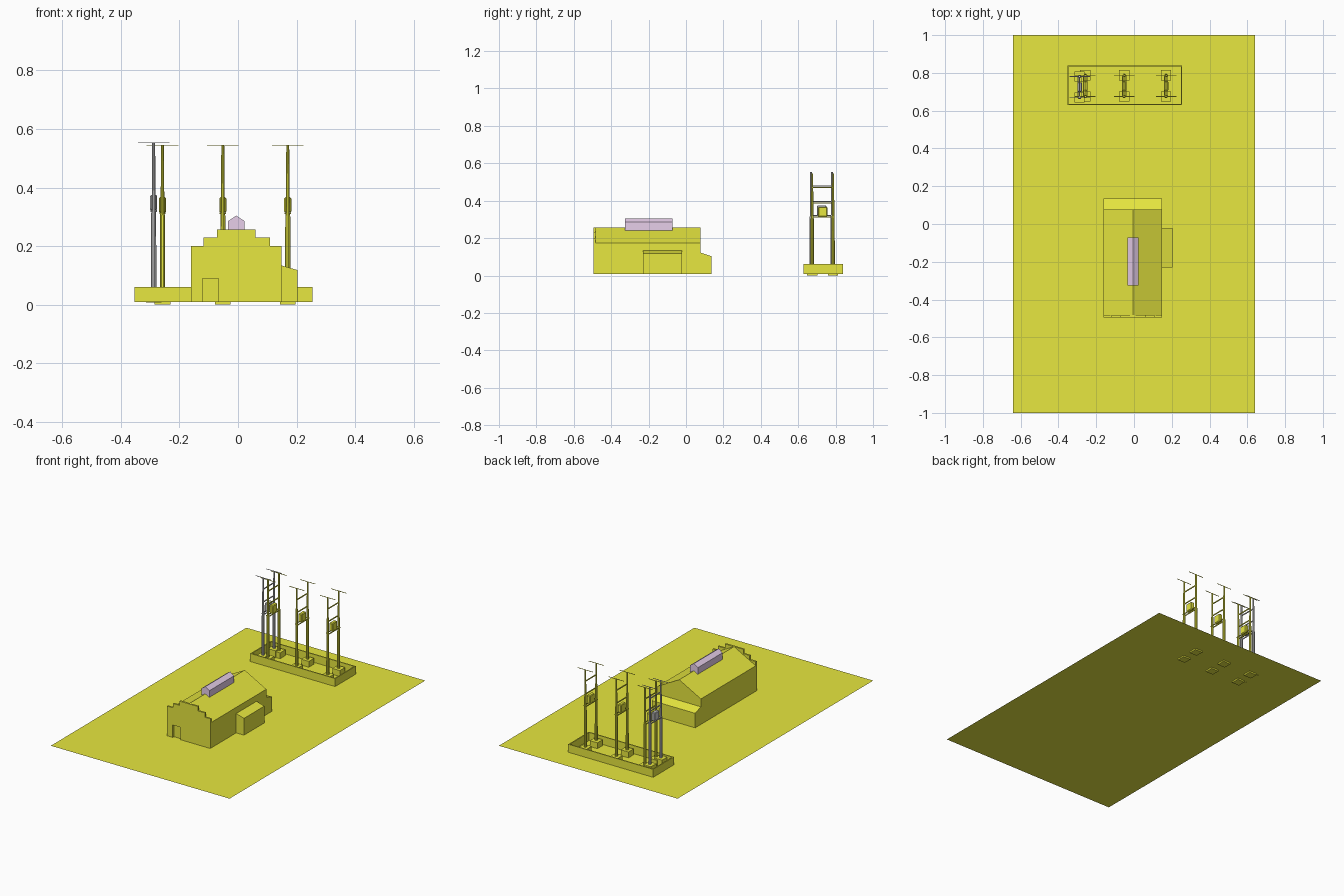
import bpy, bmesh
from mathutils import Vector

if "Cube" in bpy.data.objects:
    bpy.data.objects.remove(bpy.data.objects["Cube"])


def material(name, rgb):
    m = bpy.data.materials.new(name)
    m.diffuse_color = (*rgb, 1)
    m.use_nodes = True
    m.node_tree.nodes["Principled BSDF"].inputs["Base Color"].default_value = m.diffuse_color
    return m


YELLOW = material("yellow", (0.8, 0.8, 0.05))
PINK = material("pink", (0.8, 0.62, 0.82))
G = 0.009  # ground level


def finish(name, bm, mat):
    bmesh.ops.recalc_face_normals(bm, faces=bm.faces[:])
    me = bpy.data.meshes.new(name)
    bm.to_mesh(me)
    bm.free()
    ob = bpy.data.objects.new(name, me)
    bpy.context.collection.objects.link(ob)
    if mat:
        me.materials.append(mat)
    return ob


def prism(name, profile, axis, a, b, mat=YELLOW):
    """Extrude a profile from a to b: (x,z) along y, or (y,z) along x."""
    bm = bmesh.new()
    place = (lambda p: (p[0], a, p[1])) if axis == 'Y' else (lambda p: (a, p[0], p[1]))
    face = bm.faces.new([bm.verts.new(place(p)) for p in profile])
    out = bmesh.ops.extrude_face_region(bm, geom=[face], use_keep_orig=True)
    move = Vector((0, b - a, 0)) if axis == 'Y' else Vector((b - a, 0, 0))
    for v in out['geom']:
        if isinstance(v, bmesh.types.BMVert):
            v.co += move
    return finish(name, bm, mat)


def box(name, x0, x1, y0, y1, z0, z1, mat=YELLOW, bevel=0):
    ob = prism(name, [(x0, z0), (x1, z0), (x1, z1), (x0, z1)], 'Y', y0, y1, mat)
    if bevel:
        m = ob.modifiers.new("bevel", 'BEVEL')
        m.width, m.segments = bevel, 1
    return ob


def post(name, x, y, rings, mat, sides=10):
    """Stepped, tapered pole from (z, radius) rings."""
    from math import cos, sin, tau
    bm = bmesh.new()
    loops = [[bm.verts.new((x + r * cos(tau * i / sides), y + r * sin(tau * i / sides), z))
              for i in range(sides)] for z, r in rings]
    for lo, hi in zip(loops, loops[1:]):
        for i in range(sides):
            j = (i + 1) % sides
            bm.faces.new((lo[i], lo[j], hi[j], hi[i]))
    bm.faces.new(loops[0][::-1])
    bm.faces.new(loops[-1])
    ob = finish(name, bm, mat)
    bpy.context.view_layer.objects.active = ob
    ob.select_set(True)
    bpy.ops.object.shade_smooth_by_angle()
    ob.select_set(False)


# Site ground sheet
bm = bmesh.new()
bm.faces.new([bm.verts.new((x, y, G)) for x, y in
              ((-.64, -1), (.64, -1), (.64, 1), (-.64, 1))])
finish("site_ground", bm, YELLOW)

# Main hall with pitched roof
L, R, MID = -0.161, 0.148, -0.006
prism("main_hall", [(L, G), (R, G), (R, .174), (MID, .257), (L, .174)], 'Y', -.483, .078)

# Stepped front gable with a door notch
prism("front_gable", [(L, G), (-.121, G), (-.121, .089), (-.066, .089), (-.066, G), (R, G),
                      (R, .201), (.109, .201), (.109, .229), (.06, .229), (.06, .257),
                      (-.072, .257), (-.072, .229), (-.118, .229), (-.118, .201), (L, .201)],
      'Y', -.495, -.483)

# Lean-to at the back and porch on the right side
prism("back_lean_to", [(.078, G), (.136, G), (.136, .103), (.078, .123)], 'X', L, R)
prism("side_porch", [(R, G), (.204, G), (.204, .118), (R, .134)], 'Y', -.23, -.022)

# Ridge lantern
prism("ridge_lantern", [(-.034, .242), (.023, .242), (.023, .285), (MID, .304), (-.034, .285)],
      'Y', -.326, -.072, PINK)

# Low wall around the pole yard
X0, X1, Y0, Y1, T, H = -.353, .255, .629, .84, .007, .061
box("yard_wall_front", X0, X1, Y0, Y0 + T, G, H)
box("yard_wall_back", X0, X1, Y1 - T, Y1, G, H)
box("yard_wall_left", X0, X0 + T, Y0 + T, Y1 - T, G, H)
box("yard_wall_right", X1 - T, X1, Y0 + T, Y1 - T, G, H)


def pole_frame(name, x, yc, dz, mat):
    """Two poles on footings, cross beams, top arms and a hung tank."""
    for side, s in (("near", -1), ("far", 1)):
        y = yc + s * .056
        box(f"{name}_{side}_footing", x - .027, x + .027, y - .027, y + .027, dz, .047 + dz)
        post(f"{name}_{side}_pole", x, y, [(.04 + dz, .009), (.305 + dz, .0085),
             (.315 + dz, .0065), (.545 + dz, .005)], mat)
        box(f"{name}_{side}_top_arm", x - .054, x + .054, y - .0015, y + .0015,
            .5435 + dz, .546 + dz, mat)
    # paired platform beams, then single ties higher up
    for s in (-1, 1):
        box(f"{name}_platform_beam", x + s * .009 - .002, x + s * .009 + .002,
            yc - .058, yc + .058, .309 + dz, .315 + dz, mat)
    for z in (.388, .471):
        box(f"{name}_tie", x - .0025, x + .0025, yc - .056, yc + .056, z - .003 + dz, z + .003 + dz, mat)
    box(f"{name}_tank", x - .012, x + .012, yc - .025, yc + .025, .314 + dz, .367 + dz, mat, .004)


for label, x in (("left", -.258), ("middle", -.052), ("right", .17)):
    pole_frame(f"{label}_frame", x, .731, 0, YELLOW)
pole_frame("grey_frame", -.288, .725, G - .001, None)
